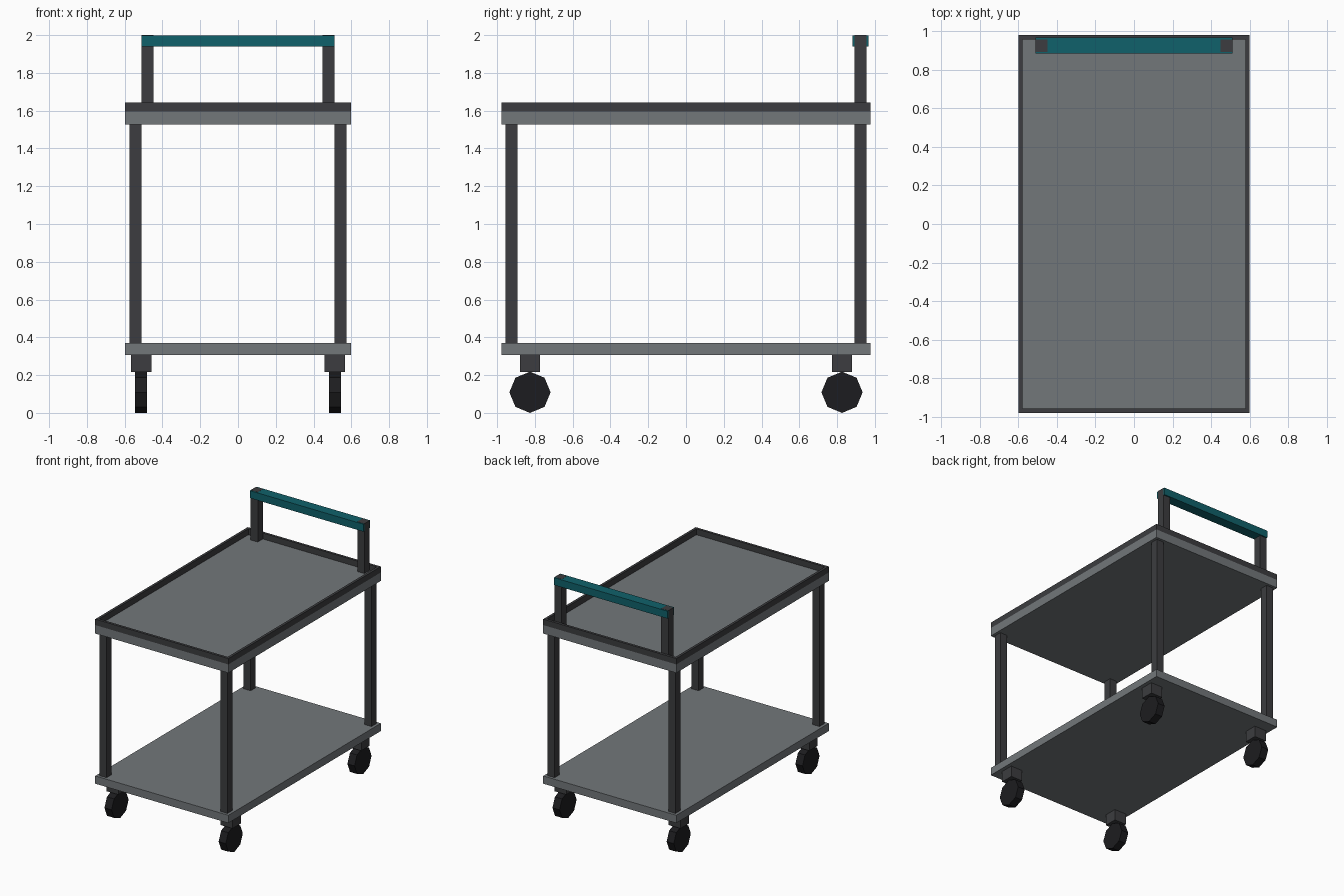
import bpy
import math

if "Cube" in bpy.data.objects:
    bpy.data.objects.remove(bpy.data.objects["Cube"])


def material(name, rgb):
    m = bpy.data.materials.new(name)
    m.diffuse_color = (*rgb, 1)
    m.use_nodes = True
    m.node_tree.nodes["Principled BSDF"].inputs["Base Color"].default_value = m.diffuse_color
    return m


DARK = material("dark_frame", (0.045, 0.046, 0.05))
GREY = material("shelf_grey", (0.17, 0.185, 0.195))
TEAL = material("handle_teal", (0.005, 0.12, 0.145))
BLACK = material("wheel_black", (0.012, 0.012, 0.014))


def box(name, x, y, z, mat):
    """Box spanning the (min, max) pairs x, y and z."""
    bpy.ops.mesh.primitive_cube_add(size=1, location=[sum(r) / 2 for r in (x, y, z)])
    o = bpy.context.object
    o.name = name
    o.scale = [r[1] - r[0] for r in (x, y, z)]
    bpy.ops.object.transform_apply(location=False, rotation=False, scale=True)
    o.data.materials.append(mat)
    return o


def around(c, half):
    return (c - half, c + half)


W, D = 0.598, 0.978      # half width and depth of the shelves
RIM = 0.021              # rim thickness
SIDES = (("left", -1), ("right", 1))
ENDS = (("front", -1), ("back", 1))

# Shelves
box("lower_shelf", (-W, W), (-D, D), (0.307, 0.37), GREY)
box("upper_shelf", (-W, W), (-D, D), (1.526, 1.595), GREY)

# Raised rim around the upper shelf
for side, sx in SIDES:
    box(f"{side}_rim", around(sx * (W - RIM / 2), RIM / 2), (-D, D), (1.595, 1.643), DARK)
for end, sy in ENDS:
    box(f"{end}_rim", (-W + RIM, W - RIM), around(sy * (D - RIM / 2), RIM / 2), (1.595, 1.643), DARK)

# Legs and casters at each corner
for side, sx in SIDES:
    for end, sy in ENDS:
        box(f"{end}_{side}_leg", around(sx * 0.543, 0.032), around(sy * 0.924, 0.032), (0.37, 1.526), DARK)
        box(f"{end}_{side}_caster_block", around(sx * 0.513, 0.054), around(sy * 0.826, 0.054), (0.217, 0.307), DARK)
        bpy.ops.mesh.primitive_cylinder_add(vertices=8, radius=0.109, depth=0.064,
                                            location=(sx * 0.513, sy * 0.826, 0.109),
                                            rotation=(0, math.pi / 2, 0))
        wheel = bpy.context.object
        wheel.name = f"{end}_{side}_wheel"
        wheel.data.materials.append(BLACK)

# Push handle: two posts and a grip bar
for side, sx in SIDES:
    box(f"{side}_handle_post", around(sx * 0.479, 0.032), around(0.924, 0.032), (1.595, 2.0), DARK)
box("handle_grip", (-0.51, 0.51), around(0.924, 0.042), (1.939, 1.999), TEAL)
